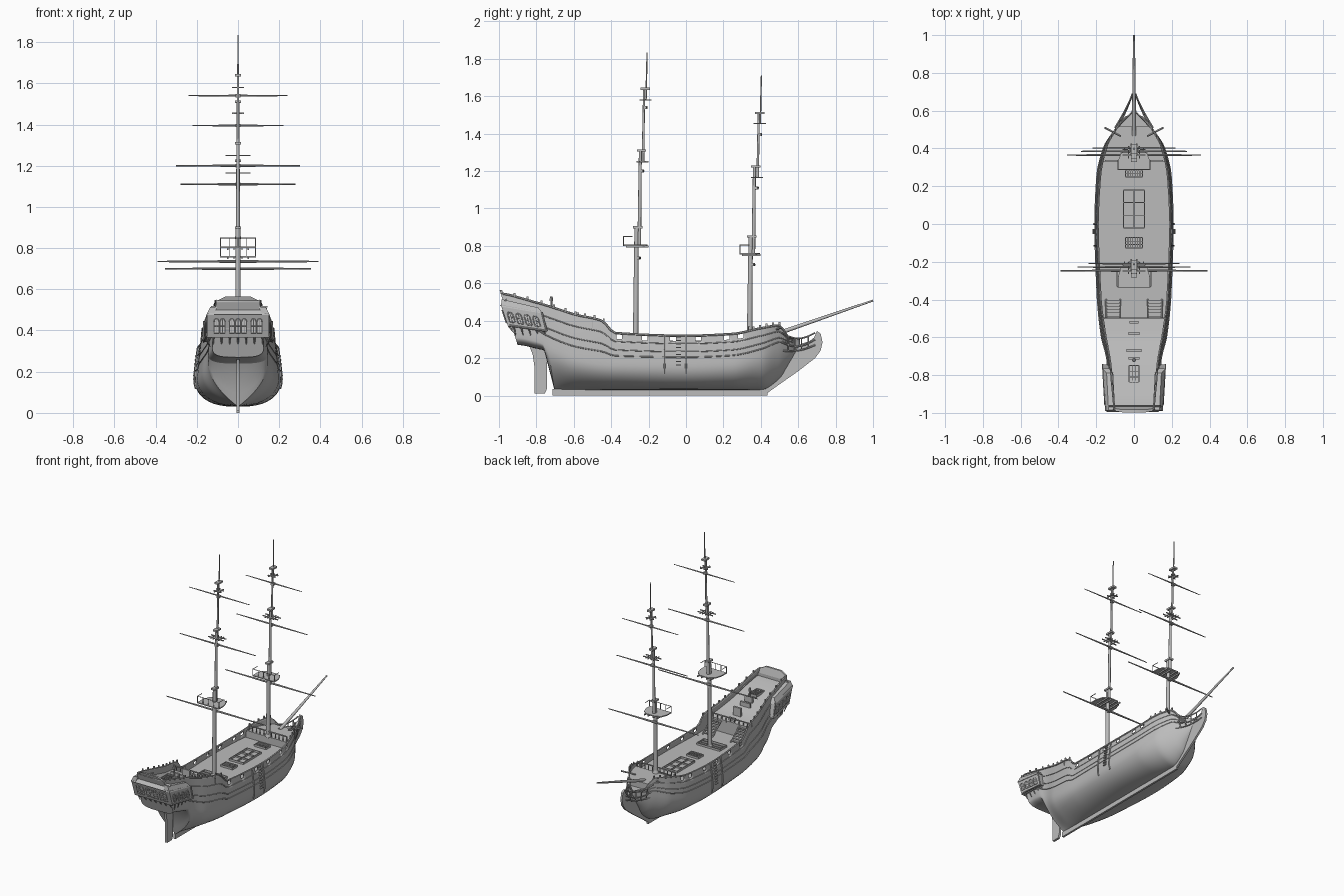
import bpy, bmesh, math
from mathutils import Vector as V

if "Cube" in bpy.data.objects:
    bpy.data.objects.remove(bpy.data.objects["Cube"])


def material(name, c):
    m = bpy.data.materials.new(name)
    m.use_nodes = True
    m.diffuse_color = (c, c, c, 1)
    m.node_tree.nodes["Principled BSDF"].inputs["Base Color"].default_value = (c, c, c, 1)
    return m


GREY = material("weathered grey", 0.5)
PALE = material("pale glass", 0.75)


def finish(name, bm, mat=GREY, thick=0, fix=True):
    if fix:
        bmesh.ops.recalc_face_normals(bm, faces=bm.faces)
    me = bpy.data.meshes.new(name)
    bm.to_mesh(me)
    bm.free()
    me.materials.append(mat)
    ob = bpy.data.objects.new(name, me)
    bpy.context.collection.objects.link(ob)
    if thick:
        mod = ob.modifiers.new("thickness", "SOLIDIFY")
        mod.thickness, mod.offset = thick, -1
    bpy.ops.object.select_all(action="DESELECT")
    ob.select_set(True)
    bpy.context.view_layer.objects.active = ob
    bpy.ops.object.shade_smooth_by_angle(angle=math.radians(35))
    return ob


def tube(bm, a, b, r1, r2=None, n=10):
    a, b = V(a), V(b)
    rot = (b - a).to_track_quat("Z", "Y").to_matrix().to_4x4()
    rot.translation = (a + b) / 2
    bmesh.ops.create_cone(bm, cap_ends=True, segments=n, radius1=r1,
                          radius2=r1 if r2 is None else r2, depth=(b - a).length, matrix=rot)


def path(bm, pts, r, n=6):
    for a, b in zip(pts, pts[1:]):
        tube(bm, a, b, r, n=n)


def box(bm, c, size):
    vs = bmesh.ops.create_cube(bm, size=1)["verts"]
    for v in vs:
        v.co = V(c) + V([v.co[i] * size[i] for i in range(3)])


def prism(bm, pts, vec):
    f = bm.faces.new([bm.verts.new(p) for p in pts])
    new = bmesh.ops.extrude_face_region(bm, geom=[f], use_keep_orig=True)["geom"]
    bmesh.ops.translate(bm, verts=[g for g in new if isinstance(g, bmesh.types.BMVert)], vec=vec)


# Hull stations: y, keel z, beam z, beam, top half width, top z, fullness, rake
ROWS = [(-.90, .27, .31, .125, .105, .545, .5, .33), (-.80, .25, .29, .14, .115, .515, .5, .25),
        (-.765, .24, .275, .145, .12, .50, .6, .2), (-.74, .03, .25, .145, .122, .49, 2, .15),
        (-.60, .03, .19, .175, .15, .435, 1.5, 0), (-.45, .03, .165, .193, .172, .40, 1.1, 0),
        (-.38, .03, .16, .198, .178, .335, 1, 0), (0, .03, .155, .21, .192, .32, .75, 0),
        (.25, .03, .165, .20, .18, .33, .9, 0), (.40, .03, .20, .165, .15, .36, 1.2, 0),
        (.50, .09, .25, .10, .098, .375, 1.1, 0), (.55, .17, .27, .055, .06, .31, 1, 0),
        (.61, .25, .285, .006, .008, .30, 1, 0)]


def slope(i, c):
    if i in (0, len(ROWS) - 1):
        return 0
    a, b, d = ROWS[i - 1], ROWS[i], ROWS[i + 1]
    p, q = (b[c] - a[c]) / (b[0] - a[0]), (d[c] - b[c]) / (d[0] - b[0])
    return 2 * p * q / (p + q) if p * q > 0 else 0


def station(y):
    i = max(k for k in range(len(ROWS) - 1) if ROWS[k][0] <= y + 1e-6)
    a, b = ROWS[i], ROWS[i + 1]
    h = b[0] - a[0]
    t = (y - a[0]) / h
    return [a[c] * (1 + 2 * t) * (1 - t) ** 2 + b[c] * t * t * (3 - 2 * t)
            + h * t * (1 - t) * ((1 - t) * slope(i, c) - t * slope(i + 1, c)) for c in range(1, 8)]


def hull(y, u, side=1, out=0):
    """Point on the hull: u = -1 keel, 0 widest, 1 top of bulwark."""
    kz, zb, b, t, top, q, rake = station(y)
    if u < 0:
        a = (1 + u) * math.pi / 2
        x, z = b * math.sin(a) ** q, kz + (zb - kz) * (1 - math.cos(a))
    else:
        x, z = b + (t - b) * u ** 1.5, zb + (top - zb) * u
    return V((side * (x + out), y - rake * (z - .27), z))


def span(a, b, n):
    return [a + (b - a) * i / n for i in range(n + 1)]


# Hull shell with gun ports left open in the bulwark
ys = sorted(set(span(-.9, .61, 100) + [-.74, -.765]))
us = [1, .96, .82, .65, .5, .35, .2, .1, 0] + span(-.1, -1, 9)
ports = (-.36, -.22, -.07, .07, .21, .30)
bm = bmesh.new()
grid = [[bm.verts.new(hull(y, u)) for u in us] + [bm.verts.new(hull(y, u, -1)) for u in us[-2::-1]]
        for y in ys]
last = len(grid[0]) - 1
for j in range(len(ys) - 1):
    mid = (ys[j] + ys[j + 1]) / 2
    for i in range(last):
        if i in (1, last - 2) and any(abs(mid - p) < .015 for p in ports):
            continue
        bm.faces.new((grid[j][i], grid[j][i + 1], grid[j + 1][i + 1], grid[j + 1][i]))
bm.faces.new(grid[0][::-1])
finish("hull", bm, thick=.006, fix=False)

# Wales, rail caps, side skids and boarding steps
bm = bmesh.new()
for s in (-1, 1):
    for u, r in ((.3, .0035), (.48, .003), (.74, .003), (1, .006)):
        path(bm, [hull(y, u, s) for y in span(-.89, .57, 60)], r)
    for y in (-.115, .0):
        path(bm, [hull(y, u, s, .002) for u in span(-.2, 1, 8)], .005)
    for u in span(.05, .95, 8):
        box(bm, hull(-.04, u, s, .003), (.012, .025, .006))
finish("rails_and_wales", bm)


# Decks, each with bulkheads at its ends
def deck(name, y0, y1, height, drop):
    bm = bmesh.new()
    rows = []
    for y in span(y0, y1, 16):
        kz, zb, b, t, top, q, rake = station(y)
        u = (height(y, top) - zb) / (top - zb)
        rows.append([bm.verts.new(hull(y, u, s, -.003)) for s in (-1, 1)])
    for a, b in zip(rows, rows[1:]):
        bm.faces.new((a[0], a[1], b[1], b[0]))
    for r in (rows[0], rows[-1]):
        low = [bm.verts.new(v.co - V((0, 0, drop))) for v in r]
        bm.faces.new((r[0], r[1], low[1], low[0]))
    finish(name, bm)


deck("main_deck", -.52, .36, lambda y, top: .28, .01)
deck("quarter_deck", -.89, -.5, lambda y, top: top - .045, .09)
deck("forecastle_deck", .33, .515, lambda y, top: .33, .06)
deck("beak_deck", .51, .60, lambda y, top: .285, .01)

# Keel, stem and rudder
bm = bmesh.new()
box(bm, (0, -.14, .018), (.014, 1.15, .036))
stem = [(.40, 0), (.43, .01), (.5, .06), (.6, .13), (.69, .2), (.72, .24), (.73, .285), (.72, .33),
        (.70, .345), (.685, .31), (.66, .29), (.59, .27), (.53, .16), (.43, .04)]
prism(bm, [(-.007, y, z) for y, z in stem], (.014, 0, 0))
rudder = [(-.81, .01), (-.755, .01), (-.742, .04), (-.742, .26), (-.84, .27), (-.82, .22), (-.81, .15)]
prism(bm, [(-.008, y, z) for y, z in rudder], (.016, 0, 0))
finish("keel_stem_rudder", bm)

# Bow: bowsprit, catheads and open head rails
bm = bmesh.new()
tube(bm, (0, .47, .325), (0, 1, .508), .012, .005, 12)
for s in (-1, 1):
    tube(bm, (s * .07, .465, .345), (s * .155, .51, .365), .006, n=6)
    rails = []
    for x0, z0, z1, sag in ((.092, .335, .335, .03), (.085, .285, .30, .03), (.075, .24, .27, .015)):
        rails.append([V((s * (x0 * (1 - t) ** 1.2 + .009), .51 + .18 * t,
                         z0 + (z1 - z0) * t - sag * math.sin(math.pi * t))) for t in span(0, 1, 10)])
        path(bm, rails[-1], .0045)
    for k in (2, 4, 6, 8):
        path(bm, [r[k] for r in rails], .004)
finish("bow_timbers", bm)

# Stern: galleries, sloping roofs, transom band and taffrail
bm = bmesh.new()
for s in (-1, 1):
    prism(bm, [(s * .15, -.99, .485), (s * .148, -.945, .375), (s * .164, -.745, .345),
               (s * .164, -.77, .445)], (-s * .045, 0, 0))
    prism(bm, [(s * .135, -.985, .515), (s * .153, -.99, .475), (s * .167, -.765, .438),
               (s * .145, -.79, .47)], (-s * .035, 0, 0))
    path(bm, [(s * .15, -.945, .375), (s * .166, -.745, .345), (s * .166, -.77, .445)], .005)
    for k in range(5):
        y = -.92 + .04 * k
        tube(bm, (s * .15, y, .368 - .13 * (y + .93)), (s * .135, y + .01, .32), .005, .002, 6)
prism(bm, [(-.15, -.925, .37), (-.15, -.95, .365), (-.15, -.988, .48), (-.15, -.965, .485)], (.3, 0, 0))
prism(bm, [(-.13, -.96, .52), (-.145, -.995, .478), (-.145, -.96, .478)], (.275, 0, 0))
prism(bm, [(x, -.9 - .33 * (z - .27), z) for x, z in
           ((-.12, .48), (-.1, .545), (-.06, .565), (.06, .565), (.1, .545), (.12, .48))], (0, .014, 0))
for x in span(-.12, .12, 6):
    tube(bm, (x, -.945, .37), (x, -.91, .325), .006, .003, 6)
finish("stern_galleries", bm)


# Arched windows with raised frames
def window(panes, bars, centre, across, up, out, w, h):
    c, a, b, o = V(centre), V(across), V(up).normalized(), V(out)
    pts = [c + a * (w * x) + b * (h * z) for x, z in
           ((-.5, -.5), (.5, -.5), (.5, .3), (.25, .5), (-.25, .5), (-.5, .3))]
    prism(panes, pts, o * .003)
    path(bars, [p + o * .003 for p in pts + pts[:1]], .003)
    path(bars, [c + o * .003 - b * h / 2, c + o * .003 + b * h / 2], .0018)
    path(bars, [c + o * .003 - a * w / 2, c + o * .003 + a * w / 2], .0018)


panes, bars = bmesh.new(), bmesh.new()
for s in (-1, 1):
    for k in range(4):
        y = -.935 + .045 * k
        window(panes, bars, (s * (.151 + .06 * (y + .96)), y, .422 - .16 * (y + .96)), (0, 1, -.15),
               (0, -.3, 1), (s, 0, 0), .028, .055)
for x in (-.105, -.075, -.03, 0, .03, .075, .105):
    window(panes, bars, (x, -.969, .422), (1, 0, 0), (0, -.33, 1), (0, -1, 0), .024, .07)
finish("window_panes", panes, PALE)
finish("window_frames", bars)

# Deck fittings: gratings, hatches, stairs, benches, railings, lantern
bm = bmesh.new()
for y, w, d, z, n in ((.275, .09, .05, .285, 7), (.08, .11, .20, .285, 2), (-.1, .09, .055, .285, 7),
                      (-.29, .18, .08, .285, 1), (-.795, .055, .09, .465, 3)):
    for s in (-1, 1):
        box(bm, (s * w / 2, y, z), (.005, d, .018))
        box(bm, (0, y + s * d / 2, z), (w, .005, .018))
    for x in span(-w / 2, w / 2, n):
        box(bm, (x, y, z), (.004, d, .012))
    for k in span(-d / 2, d / 2, 3):
        box(bm, (0, y + k, z), (w, .004, .012))
for s in (-1, 1):
    for k in range(6):
        box(bm, (s * .11, -.495 + .017 * k, .352 - .012 * k), (.075, .017, .006))
    for x in (.072, .148):
        tube(bm, (s * x, -.5, .36), (s * x, -.40, .28), .005, n=6)
for y, w, h in ((-.52, .05, .02), (-.58, .06, .06), (-.67, .08, .03), (-.71, .06, .04)):
    box(bm, (0, y, station(y)[4] - .045 + h / 2), (w, .014, h))
tube(bm, (0, -.72, .43), (0, -.72, .51), .005)
tube(bm, (0, -.72, .505), (0, -.72, .53), .010, .007, 8)
for y, z, w in ((-.5, .36, .17), (.335, .33, .15)):
    box(bm, (0, y, z + .038), (2 * w, .008, .006))
    for x in span(-w, w, 10):
        box(bm, (x, y, z + .018), (.005, .005, .04))
for s in (-1, 1):
    for y in span(-.84, -.44, 8) + span(.36, .5, 4):
        p = hull(y, 1, s)
        box(bm, p + V((0, 0, .008)), (.007, .01, .02))
finish("deck_fittings", bm)


# Masts with tops, crosstrees, caps and yards
def mast(name, base, levels, depth):
    bm = bmesh.new()
    n = len(levels)
    for k, (y, z0, z1, r) in enumerate(levels):
        tube(bm, (0, y, z0), (0, y + .006, z1), r, r * .8, 12)
        if k < n - 1:
            box(bm, (0, y + .012, z1), (.03, .05, .012))
    tube(bm, (0, levels[0][0], base), (0, levels[0][0], base + .02), .022, .016, 12)
    y, z = levels[1][:2]
    # Rounded platform and its rear railing
    outline = [(.085, -.07), (.085, -.02), (.07, .025), (.035, .05)]
    outline += [(-x, d) for x, d in outline[::-1]]
    prism(bm, [(x, y - .01 + d * depth, z) for x, d in outline], (0, 0, .007))
    back = y - .01 - .068 * depth
    path(bm, [(-.085, back + .05, z + .05), (-.085, back, z + .05), (.085, back, z + .05),
              (.085, back + .05, z + .05)], .0025)
    for x in span(-.085, .085, 4):
        tube(bm, (x, back, z), (x, back, z + .05), .0025, n=6)
    for x in (-.05, -.02, .02, .05):
        box(bm, (x, y - .01, z - .004), (.006, .11 * depth, .01))
    # Crosstrees higher up
    for (y, z, _, r), w in zip(levels[2:], (.06, .03)):
        for d in (-.018, .012):
            box(bm, (0, y + d, z), (2 * w, .006, .006))
        for x in (-w * .5, -.012, .012, w * .5):
            box(bm, (x, y - .003, z), (.005, .065, .006))
    finish(name, bm)


mast("main_mast", .28, [(-.27, .27, .90, .0145), (-.25, .80, 1.31, .010), (-.23, 1.25, 1.64, .007),
                        (-.214, 1.58, 1.835, .004)], 1.1)
mast("fore_mast", .33, [(.34, .32, .85, .0145), (.36, .755, 1.225, .010), (.383, 1.165, 1.51, .007),
                        (.397, 1.455, 1.71, .004)], .9)

bm = bmesh.new()
for y, z, half, r in ((-.247, .735, .39, .007), (-.228, 1.2, .30, .006), (-.21, 1.54, .24, .005),
                      (.365, .70, .355, .007), (.385, 1.11, .28, .006), (.403, 1.395, .22, .005)):
    for s in (-1, 1):
        tube(bm, (0, y, z), (s * half, y, z), r, r * .45, 8)
    box(bm, (0, y - .008, z), (.022, .022, .016))
finish("yards", bm)
